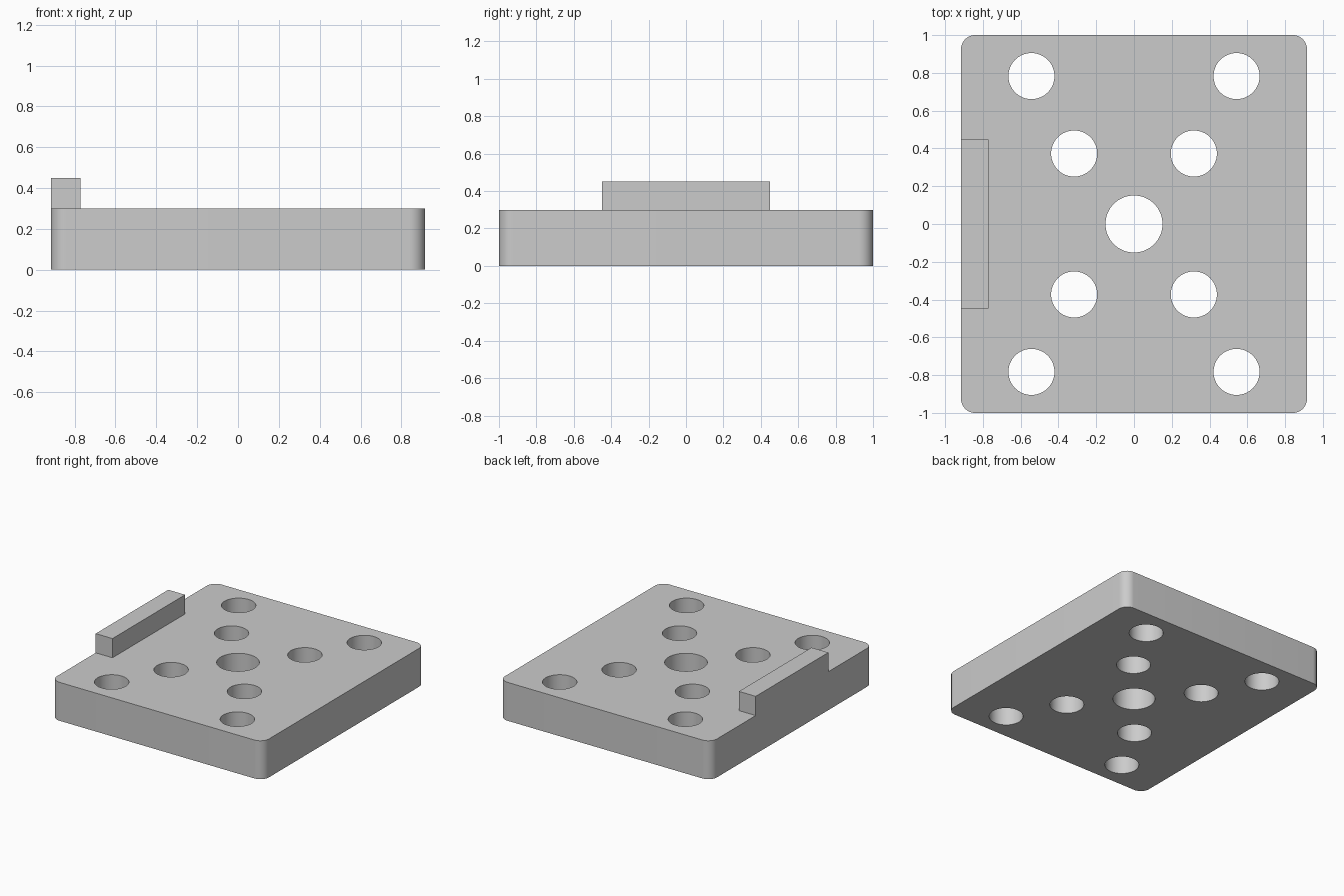
import bpy
import bmesh
from mathutils import Matrix, Vector

if "Cube" in bpy.data.objects:
    bpy.data.objects.remove(bpy.data.objects["Cube"], do_unlink=True)

HALF_X, HALF_Y, THICK = 0.916, 1.0, 0.3
CORNER = 0.075

grey = bpy.data.materials.new("light_grey")
grey.use_nodes = True
colour = (0.6, 0.6, 0.6, 1)
grey.diffuse_color = colour
grey.node_tree.nodes["Principled BSDF"].inputs["Base Color"].default_value = colour


def add_box(bm, low, high):
    low, high = Vector(low), Vector(high)
    size = Matrix.Diagonal((*(high - low), 1))
    bmesh.ops.create_cube(bm, size=1, matrix=Matrix.Translation((low + high) / 2) @ size)


def make_object(name, bm):
    mesh = bpy.data.meshes.new(name)
    bm.to_mesh(mesh)
    bm.free()
    obj = bpy.data.objects.new(name, mesh)
    bpy.context.collection.objects.link(obj)
    mesh.materials.append(grey)
    return obj


# Plate with rounded vertical corners
bm = bmesh.new()
add_box(bm, (-HALF_X, -HALF_Y, 0), (HALF_X, HALF_Y, THICK))
upright = [e for e in bm.edges if abs(e.verts[0].co.z - e.verts[1].co.z) > 0.1]
bmesh.ops.bevel(bm, geom=upright, offset=CORNER, segments=12, profile=0.5, affect='EDGES')
plate = make_object("plate", bm)

# Through holes: one in the centre, two mirrored sets of four
holes = [(0, 0, 0.151)]
for x, y in ((0.317, 0.373), (0.543, 0.783)):
    holes += [(sx * x, sy * y, 0.122) for sx in (-1, 1) for sy in (-1, 1)]
bm = bmesh.new()
for x, y, radius in holes:
    bmesh.ops.create_cone(bm, cap_ends=True, segments=64, radius1=radius, radius2=radius,
                          depth=1, matrix=Matrix.Translation((x, y, THICK / 2)))
cutter = make_object("hole_cutter", bm)
cutter.hide_render = True

cut = plate.modifiers.new("holes", 'BOOLEAN')
cut.operation = 'DIFFERENCE'
cut.solver = 'EXACT'
cut.object = cutter
bpy.ops.object.select_all(action='DESELECT')
bpy.context.view_layer.objects.active = plate
plate.select_set(True)
bpy.ops.object.modifier_apply(modifier=cut.name)
bpy.data.objects.remove(cutter, do_unlink=True)
bpy.ops.object.shade_smooth_by_angle()

# Raised stop along the right edge
bm = bmesh.new()
add_box(bm, (-HALF_X, -0.448, THICK), (-0.771, 0.448, 0.45))
make_object("edge_stop", bm)
